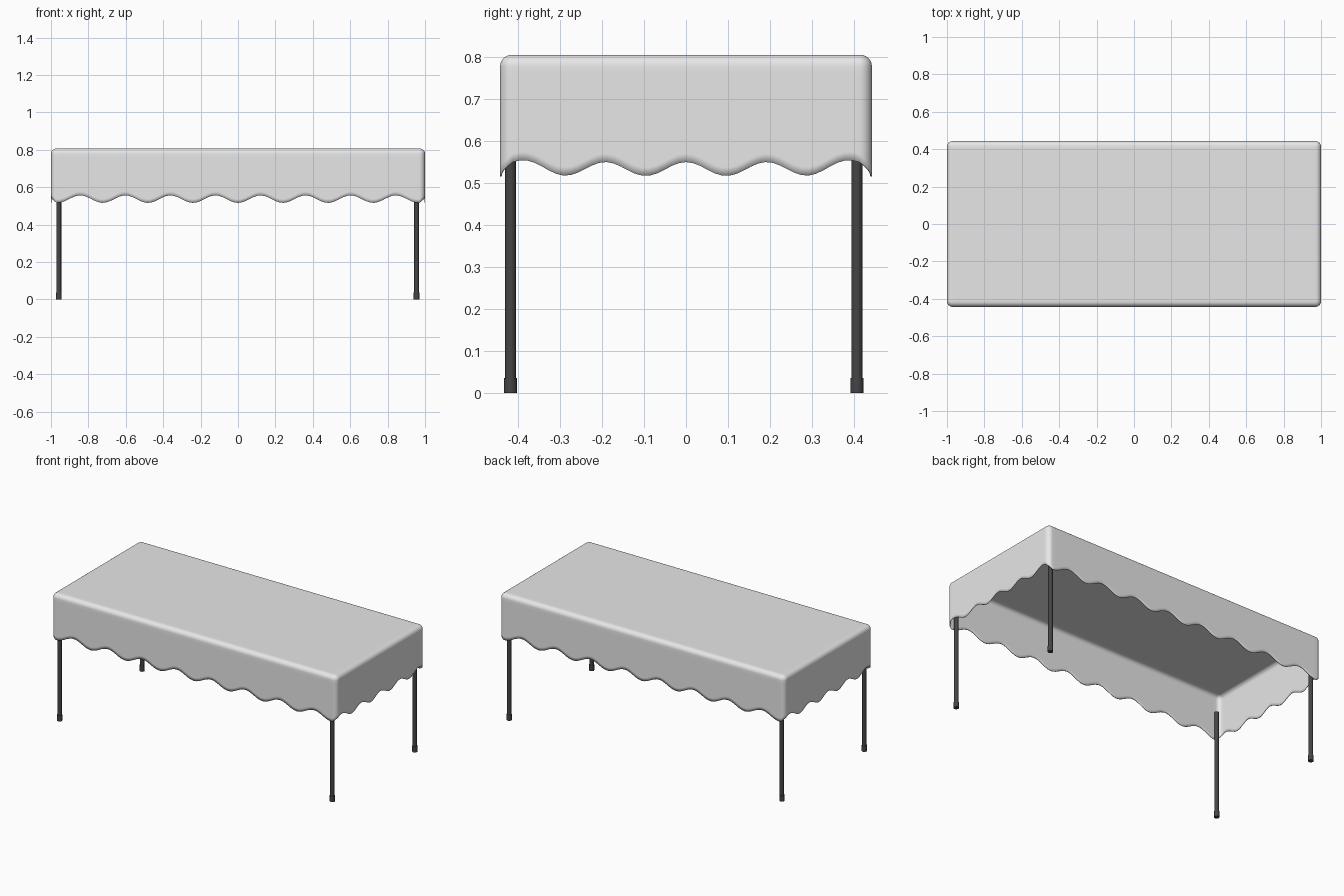
import bpy
import bmesh
import math

cube = bpy.data.objects.get("Cube")
if cube:
    bpy.data.objects.remove(cube, do_unlink=True)


def make_material(name, value):
    mat = bpy.data.materials.new(name)
    mat.use_nodes = True
    color = (value, value, value, 1)
    mat.diffuse_color = color
    mat.node_tree.nodes["Principled BSDF"].inputs["Base Color"].default_value = color
    return mat


cloth_mat = make_material("light grey cloth", 0.8)
leg_mat = make_material("dark grey metal", 0.06)

HALF_X, HALF_Y, TOP = 1.0, 0.443, 0.806
CORNER, EDGE = 0.03, 0.028


def front_hem(x):
    return 0.536 - 0.02 * math.cos(math.tau * x / 0.241)


def side_hem(y):
    return 0.534 + 0.0165 * math.cos(math.tau * y / 0.192) + 0.01 * (abs(y) / HALF_Y) ** 6


def quarter_outline():
    """Core point, outward angle and hem height, from the +x side round to the +y side."""
    cx, cy = HALF_X - CORNER, HALF_Y - CORNER
    pts = [(cx, cy * i / 24, 0, side_hem(cy * i / 24)) for i in range(24)]
    for i in range(9):
        t = i / 8
        hem = side_hem(cy) * (1 - t) + front_hem(cx) * t
        pts.append((cx, cy, t * math.pi / 2, hem))
    for i in range(1, 49):
        x = cx * (1 - i / 48)
        pts.append((x, cy, math.pi / 2, front_hem(x)))
    return pts


# Mirror the quarter into the whole outline
quarter = quarter_outline()
half = quarter + [(-x, y, math.pi - a, h) for x, y, a, h in quarter[-2::-1]]
outline = half + [(x, -y, -a, h) for x, y, a, h in half[-2:0:-1]]

# Rows of the cloth: (inset from the outer wall, height as a function of the hem)
rows = [(0, lambda h: h), (0, lambda h: h + 0.02), (0, lambda h: h + 0.045),
        (0, lambda h: TOP - EDGE - 0.02)]
for i in range(7):
    a = i / 6 * math.pi / 2
    z = TOP - EDGE * (1 - math.sin(a))
    rows.append((EDGE * (1 - math.cos(a)), lambda h, z=z: z))
rows.append((CORNER, lambda h: TOP))

# Draped cloth with scalloped hem
bm = bmesh.new()
loops = []
for inset, height in rows:
    r = CORNER - inset + 0.0005
    loops.append([bm.verts.new((x + (r - 0.0005) * math.cos(a), y + (r - 0.0005) * math.sin(a), height(h)))
                  if inset < CORNER else
                  bm.verts.new((x * 0.985, y * 0.97, TOP)) for x, y, a, h in outline])
n = len(outline)
for low, high in zip(loops, loops[1:]):
    for i in range(n):
        j = (i + 1) % n
        bm.faces.new((low[i], low[j], high[j], high[i]))
bmesh.ops.remove_doubles(bm, verts=loops[-1], dist=0.00001)
rim = [e for e in bm.edges if e.is_boundary and all(v.co.z > TOP - 0.001 for v in e.verts)]
bmesh.ops.contextual_create(bm, geom=rim)
bmesh.ops.recalc_face_normals(bm, faces=bm.faces)
for f in bm.faces:
    f.smooth = True
mesh = bpy.data.meshes.new("tablecloth")
bm.to_mesh(mesh)
bm.free()
mesh.materials.append(cloth_mat)
cloth = bpy.data.objects.new("tablecloth", mesh)
bpy.context.collection.objects.link(cloth)
solid = cloth.modifiers.new("thickness", "SOLIDIFY")
solid.thickness = 0.004
solid.offset = -1


def cylinder(name, x, y, radius, bottom, top):
    bpy.ops.mesh.primitive_cylinder_add(vertices=24, radius=radius, depth=top - bottom,
                                        location=(x, y, (top + bottom) / 2))
    obj = bpy.context.object
    obj.name = name
    obj.data.materials.append(leg_mat)
    bpy.ops.object.shade_smooth_by_angle(angle=math.radians(40))


# Legs with foot caps
for side, x in (("left", 0.955), ("right", -0.958)):
    for end, y in (("front", -0.418), ("back", 0.407)):
        cylinder(f"{end}_{side}_leg", x, y, 0.013, 0.01, 0.68)
        cylinder(f"{end}_{side}_foot", x, y, 0.0155, 0, 0.036)
